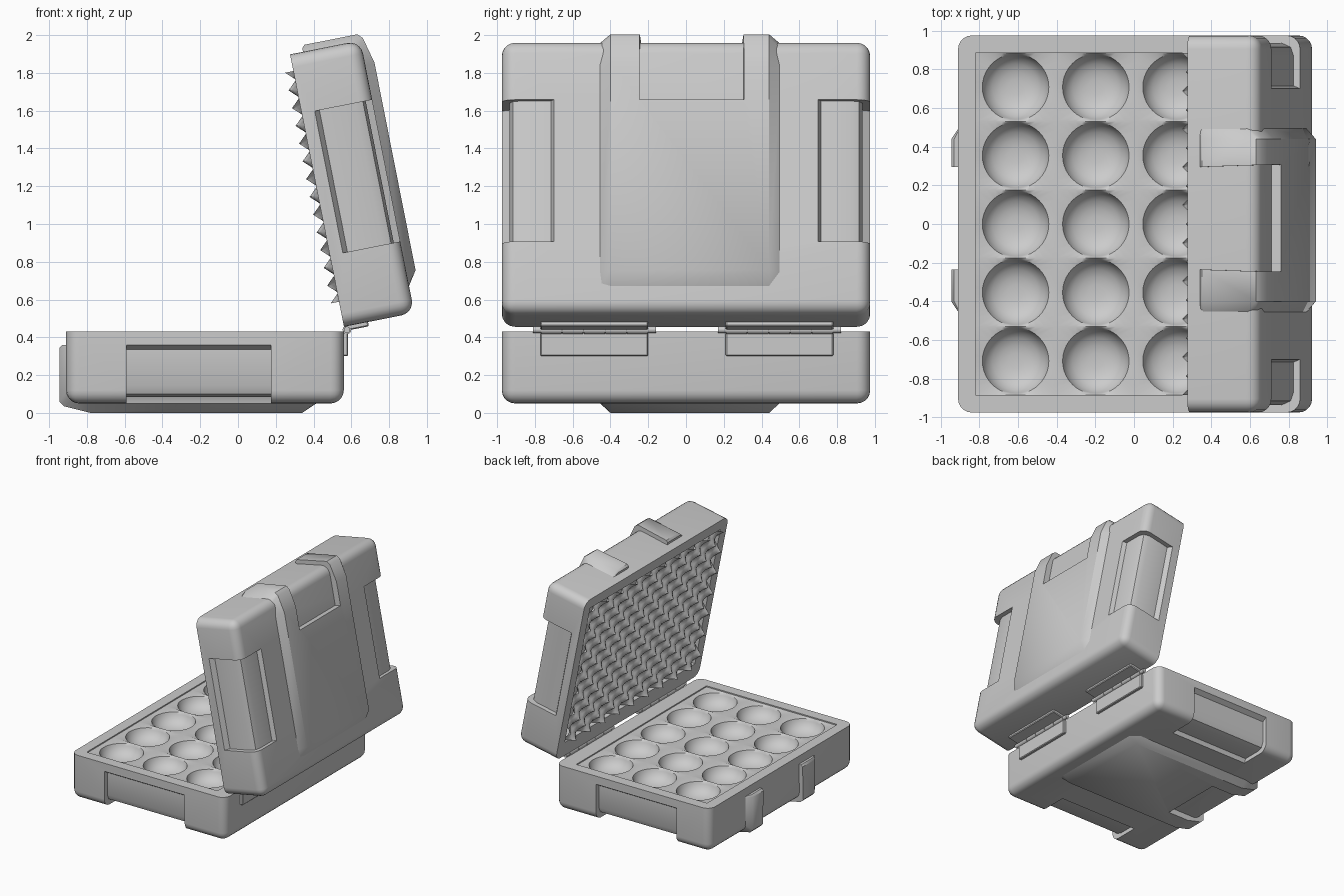
import bpy, bmesh, math
from mathutils import Matrix, Vector

if "Cube" in bpy.data.objects:
    bpy.data.objects.remove(bpy.data.objects["Cube"])

RIM = 0.43
# Lid placement: flip the half over its rim, then swing it open about the hinge edge
LID = (Matrix.Translation((0.561, 0, 0.456)) @ Matrix.Rotation(math.radians(78.8), 4, 'Y')
       @ Matrix.Diagonal((1, 1, -1, 1)) @ Matrix.Translation((-0.56, 0, -RIM)))
HALVES = {"base": Matrix.Identity(4), "lid": LID}


def make(name, bm):
    bmesh.ops.recalc_face_normals(bm, faces=bm.faces)
    me = bpy.data.meshes.new(name)
    bm.to_mesh(me)
    bm.free()
    ob = bpy.data.objects.new(name, me)
    bpy.context.collection.objects.link(ob)
    return ob


def box(bm, x, y, z):
    m = (Matrix.Translation(((x[0] + x[1]) / 2, (y[0] + y[1]) / 2, (z[0] + z[1]) / 2))
         @ Matrix.Diagonal((x[1] - x[0], y[1] - y[0], z[1] - z[0], 1)))
    return bmesh.ops.create_cube(bm, size=1, matrix=m)['verts']


def loft(bm, sections):
    rings = [[bm.verts.new(p) for p in s] for s in sections]
    for a, b in zip(rings, rings[1:]):
        for i in range(len(a)):
            j = (i + 1) % len(a)
            bm.faces.new((a[i], a[j], b[j], b[i]))
    bm.faces.new(rings[0])
    bm.faces.new(rings[-1])


def cut(ob, cutters):
    for c in cutters:
        m = ob.modifiers.new("cut", 'BOOLEAN')
        m.operation, m.solver, m.object = 'DIFFERENCE', 'EXACT', c
        c.hide_render = True
    dg = bpy.context.evaluated_depsgraph_get()
    me = bpy.data.meshes.new_from_object(ob.evaluated_get(dg))
    ob.modifiers.clear()
    ob.data = me
    for c in cutters:
        bpy.data.objects.remove(c)


def place(ob, m, angle=35):
    ob.data.transform(m)
    if m.determinant() < 0:
        ob.data.flip_normals()
    bpy.ops.object.select_all(action='DESELECT')
    bpy.context.view_layer.objects.active = ob
    ob.select_set(True)
    bpy.ops.object.shade_smooth_by_angle(angle=math.radians(angle))


# Rounded tray with foam cavity and wrap-around side recesses
def shell(name, m):
    bm = bmesh.new()
    box(bm, (-0.91, 0.56), (-0.975, 0.975), (0.05, RIM))
    edges = [e for e in bm.edges if any(v.co.z < 0.2 for v in e.verts)]
    bmesh.ops.bevel(bm, geom=edges, offset=0.07, segments=5, profile=0.5, affect='EDGES')
    ob = make(name + "_shell", bm)
    bm = bmesh.new()
    box(bm, (-0.82, 0.425), (-0.885, 0.885), (0.25, 0.6))
    cutters = [make("cavity_cutter", bm)]
    prof = [(0.70, -0.1), (0.70, 0.05), (0.715, 0.085), (0.87, 0.085), (0.915, 0.10), (0.935, 0.145),
            (0.935, 0.335), (0.975, 0.36), (1.1, 0.36), (1.1, -0.1)]
    for s in (-1, 1):
        bm = bmesh.new()
        loft(bm, [[(x, s * y, z) for y, z in prof] for x in (-0.59, 0.175)])
        cutters.append(make("recess_cutter", bm))
    cut(ob, cutters)
    place(ob, m)


# Raised panel with two ridges that wrap over the latch side
def panel(name, m):
    inner = [(-0.85, 0.36), (-0.8, 0.2), (0.3, 0.1)]
    full = [(0.43, 0.06), (0.34, 0), (-0.78, 0), (-0.92, 0.035), (-0.945, 0.06),
            (-0.945, 0.345), (-0.93, 0.36)] + inner
    low = [(0.42, 0.065), (0.34, 0.055), (-0.78, 0.055), (-0.87, 0.075), (-0.905, 0.12),
           (-0.905, 0.345), (-0.90, 0.36)] + inner
    bm = bmesh.new()
    loft(bm, [[(x, y, z) for x, z in p]
              for y, p in ((-0.46, low), (-0.40, full), (0.44, full), (0.50, low))])
    ob = make(name + "_raised_panel", bm)
    bm = bmesh.new()
    for v in box(bm, (-1.1, -0.58), (-0.25, 0.31), (-0.1, 0.5)):
        if v.co.z > 0.2:
            v.co.y += 0.02 if v.co.y < 0 else -0.02
    cut(ob, [make("notch_cutter", bm)])
    place(ob, m)


# Hinge leaves: thin plate with a bevelled edge
def leaves(name, m):
    for y in (-0.485, 0.495):
        bm = bmesh.new()
        box(bm, (0.55, 0.583), (y - 0.285, y + 0.285), (0.30, 0.425))
        bmesh.ops.bevel(bm, geom=bm.edges[:], offset=0.006, segments=1, affect='EDGES')
        place(make(name + "_hinge_leaf", bm), m)


for name, mat in HALVES.items():
    shell(name, mat)
    panel(name, mat)
    leaves(name, mat)

# Hinge barrels: alternating knuckles on a pin
for y in (-0.485, 0.495):
    bm = bmesh.new()
    parts = [(y - 0.285 + 0.114 * (i + 0.5), 0.11, 0.023) for i in range(5)]
    for py, length, r in parts + [(y, 0.65, 0.017)]:
        bmesh.ops.create_cone(bm, cap_ends=True, segments=16, radius1=r, radius2=r, depth=length,
                              matrix=Matrix.Translation((0.577, py, 0.44)) @ Matrix.Rotation(math.pi / 2, 4, 'X'))
    place(make("hinge_barrel", bm), Matrix.Identity(4))

# Dished foam tray: 3 x 5 round pockets
bm = bmesh.new()
N, W, H = 40, 1.245 / 3, 1.77 / 5
rings = [(0.172, 0.412), (0.166, 0.395), (0.15, 0.365), (0.12, 0.338), (0.08, 0.322), (0.04, 0.315)]
for i in range(3):
    for j in range(5):
        cx, cy = -0.82 + W * (i + 0.5), -0.885 + H * (j + 0.5)
        loops = [[]]
        dirs = [(math.cos(2 * math.pi * k / N), math.sin(2 * math.pi * k / N)) for k in range(N)]
        for c, s in dirs:
            q = max(abs(c), abs(s))
            loops[0].append(bm.verts.new((cx + c / q * W / 2, cy + s / q * H / 2, 0.42)))
        for r, z in rings:
            loops.append([bm.verts.new((cx + c * r, cy + s * r, z)) for c, s in dirs])
        for a, b in zip(loops, loops[1:]):
            for k in range(N):
                l = (k + 1) % N
                bm.faces.new((a[k], a[l], b[l], b[k]))
        bm.faces.new(loops[-1])
bmesh.ops.remove_doubles(bm, verts=bm.verts, dist=0.0005)
foam = make("base_foam", bm)
if foam.data.polygons[0].normal.z < 0:
    foam.data.flip_normals()
place(foam, Matrix.Identity(4), 40)

# Egg-crate foam lining in the lid
def tri(t):
    return 1 - 4 * abs((t + 0.5) % 1 - 0.5)


bm = bmesh.new()
nx, ny = 52, 72
grid = []
for i in range(nx + 1):
    row = []
    for j in range(ny + 1):
        h = 0.425 + 0.05 * tri(6.5 * i / nx) * tri(9 * j / ny)
        row.append(bm.verts.new((-0.82 + 1.245 * i / nx, -0.885 + 1.77 * j / ny, h)))
    grid.append(row)
for i in range(nx):
    for j in range(ny):
        bm.faces.new((grid[i][j], grid[i + 1][j], grid[i + 1][j + 1], grid[i][j + 1]))
foam = make("lid_foam", bm)
if foam.data.polygons[0].normal.z < 0:
    foam.data.flip_normals()
place(foam, LID, 40)
